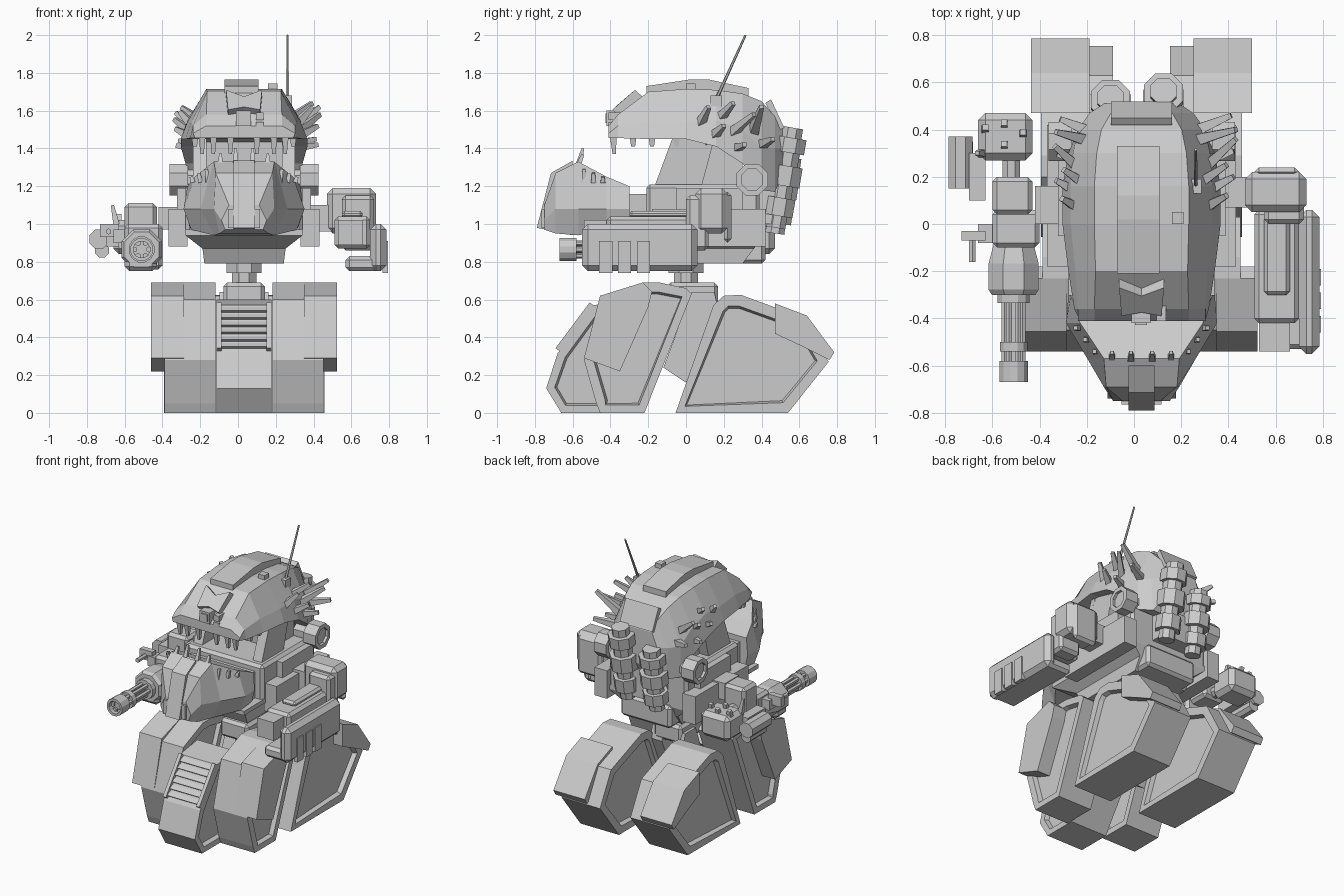
import bpy, bmesh, math
from mathutils import Vector

CX = 0.032  # sideways centre line of the body
grey = bpy.data.materials.new("light grey")
grey.diffuse_color = (0.6, 0.6, 0.6, 1)


def finish(name, bm):
    bmesh.ops.recalc_face_normals(bm, faces=bm.faces)
    me = bpy.data.meshes.new(name)
    bm.to_mesh(me)
    bm.free()
    me.materials.append(grey)
    ob = bpy.data.objects.new(name, me)
    bpy.context.collection.objects.link(ob)
    return ob


def loft(name, rings):
    """Skin closed rings of points and cap both ends."""
    bm = bmesh.new()
    rows = [[bm.verts.new(p) for p in r] for r in rings]
    n = len(rows[0])
    for a, b in zip(rows, rows[1:]):
        for i in range(n):
            bm.faces.new((a[i], a[(i + 1) % n], b[(i + 1) % n], b[i]))
    bm.faces.new(rows[0])
    bm.faces.new(rows[-1])
    return finish(name, bm)


def box(name, x0, x1, y0, y1, z0, z1, bevel=0):
    r = [[(x0, y0, z), (x1, y0, z), (x1, y1, z), (x0, y1, z)] for z in (z0, z1)]
    ob = loft(name, r)
    if bevel:
        m = ob.modifiers.new("chamfer", 'BEVEL')
        m.width, m.segments = bevel, 1
    return ob


def pair(name, x0, x1, *rest, **kw):
    """Mirrored boxes, x measured from the centre line."""
    box(name + "_right", CX + x0, CX + x1, *rest, **kw)
    box(name + "_left", CX - x1, CX - x0, *rest, **kw)


def slab(name, pts, x0, x1, recess=0):
    """Side profile (y, z) extruded along x, with optional grooved side panels."""
    ob = loft(name, [[(x, y, z) for y, z in pts] for x in (x0, x1)])
    if recess:
        bm = bmesh.new()
        bm.from_mesh(ob.data)
        bm.normal_update()
        caps = [f for f in bm.faces if abs(f.normal.x) > 0.99]
        bmesh.ops.inset_individual(bm, faces=caps, thickness=recess)
        bmesh.ops.inset_individual(bm, faces=caps, thickness=0.012, depth=-0.03)
        bm.to_mesh(ob.data)
        bm.free()
    return ob


def rod(name, a, b, radii, n=8, steps=None):
    """Stepped n-sided bar from a to b; steps are fractions along it."""
    a, b = Vector(a), Vector(b)
    q = (b - a).to_track_quat('Z', 'Y')
    steps = steps or [i / (len(radii) - 1) for i in range(len(radii))]
    rings = []
    for t, r in zip(steps, radii):
        rings.append([a.lerp(b, t) + q @ Vector((r * math.cos(w), r * math.sin(w), 0))
                      for w in (2 * math.pi * (i + .5) / n for i in range(n))])
    return loft(name, rings)


# ---- track units
slab("centre_track", [(-.74, .13), (-.68, .315), (-.49, .57), (-.3, .6), (-.12, .45),
                      (-.42, 0), (-.66, 0)], CX - .145, CX + .145, .045)
front = [(-.475, .05), (-.455, 0), (-.22, 0), (.03, .63), (0, .66), (-.14, .69), (-.23, .69),
         (-.45, .6), (-.54, .28)]
front_plate = [(-.54, .29), (-.455, .62), (-.23, .69), (-.18, .64), (-.2, .56), (-.35, .22)]
rear = [(-.055, 0), (.145, .57), (.2, .62), (.29, .625), (.63, .5), (.755, .27), (.54, 0)]
rear_plate = [(.47, .58), (.64, .515), (.785, .32), (.76, .28), (.62, .35), (.47, .42)]
link = [(-.12, .24), (0, .16), (.17, .55), (.15, .64), (.03, .64)]
for side, s in (("right", 1), ("left", -1)):
    slab("front_track_" + side, front, CX + s * .15, CX + s * .42, .05)
    slab("front_armour_" + side, front_plate, CX + s * .317, CX + s * .492)
    slab("rear_track_" + side, rear, CX + s * .12, CX + s * .425, .06)
    slab("rear_armour_" + side, rear_plate, CX + s * .22, CX + s * .468)
    slab("leg_link_" + side, link, CX + s * .04, CX + s * .13)

# grille frame and rungs on the sloping front of the centre track
def slope(t, out):
    return (-.68 + .19 * t - .8 * out, .315 + .255 * t + .6 * out)

for s in (-1, 1):
    slab("grille_rail", [slope(.05, 0), slope(.05, .025), slope(1, .025), slope(1, 0)],
         CX + s * .12, CX + s * .145)
for i in range(6):
    t = .1 + i * .15
    slab("grille_rung", [slope(t, 0), slope(t, .018), slope(t + .1, .006), slope(t + .1, 0)],
         CX - .12, CX + .12)

# ---- pelvis and hull
box("hub", CX - .11, CX + .11, -.1, .17, .56, .69, bevel=.02)
rod("neck_joint", (CX, 0, .66), (CX, 0, .82), [.07, .07, .1, .1], 8, [0, .5, .5, 1])
loft("lower_hull", [[(CX - w, a, z), (CX + w, a, z), (CX + w, b, z), (CX - w, b, z)]
                    for z, w, a, b in ((.79, .21, -.24, .3), (.87, .22, -.28, .36),
                                       (.94, .31, -.42, .39), (.97, .31, -.42, .39))])
box("torso", CX - .31, CX + .31, -.21, .39, .94, 1.21, bevel=.02)
box("jaw_mount", CX - .25, CX + .25, -.32, -.2, .97, 1.16)
box("tail_block", CX - .2, CX + .2, .2, .42, .79, .95, bevel=.02)
pair("hip_block", .3, .4, -.18, .42, .88, 1.08)
pair("shoulder_block", .3, .355, -.05, .3, 1.06, 1.19)

# ---- lower jaw
def six(y, wb, zb, wm, zm, wt, zt):
    return [(CX - wb, y, zb), (CX - wm, y, zm), (CX - wt, y, zt),
            (CX + wt, y, zt), (CX + wm, y, zm), (CX + wb, y, zb)]

loft("jaw", [six(-.75, .1, .97, .12, 1.02, .08, 1.1), six(-.69, .13, .95, .16, 1.08, .15, 1.27),
             six(-.57, .16, .94, .23, 1.08, .16, 1.33), six(-.42, .28, .97, .32, 1.08, .26, 1.25),
             six(-.3, .29, .99, .31, 1.08, .3, 1.2)])
slab("chin_plate", [(-.79, .98), (-.715, 1.27), (-.6, 1.335), (-.6, .94)], CX - .055, CX + .055)
pair("chin_guard", .055, .085, -.765, -.7, .98, 1.08)
for s in (-1, 1):
    for i in range(2):
        x = CX + s * (.045 + i * .08)
        rod("lower_tooth", (x, -.575, 1.3), (x, -.545, 1.40 - i * .03), [.022, .01], 4)
    for i in range(3):
        rod("jaw_bolt", (CX + s * (.19 + .04 * i), -.54 + .05 * i, 1.22),
            (CX + s * (.2 + .04 * i), -.54 + .05 * i, 1.29 - .02 * i), [.018, .012], 4)
    # slanted cheek column
    slab("cheek_column", [(-.17, 1.19), (-.07, 1.46), (.15, 1.45), (.08, 1.19)],
         CX + s * .2, CX + s * .27)
box("throat", CX - .2, CX + .2, .06, .3, 1.18, 1.45)

# ---- head shell
loft("head", [six(-.41, .26, 1.455, .27, 1.48, .2, 1.52), six(-.36, .285, 1.455, .27, 1.52, .2, 1.58),
              six(-.2, .31, 1.45, .28, 1.54, .195, 1.70), six(.0, .335, 1.45, .3, 1.54, .2, 1.715),
              six(.16, .335, 1.41, .3, 1.55, .2, 1.71), six(.3, .31, 1.32, .29, 1.5, .19, 1.69),
              six(.4, .27, 1.18, .27, 1.4, .17, 1.65), six(.47, .2, 1.17, .22, 1.4, .13, 1.57),
              six(.51, .15, 1.25, .16, 1.4, .12, 1.5)])
slab("crown_plate", [(-.21, 1.69), (-.21, 1.73), (.02, 1.765), (.12, 1.765), (.33, 1.72),
                     (.33, 1.67)], .018 - .09, .018 + .09)
loft("brow_chevron", [[(CX + x, y + d, z + e) for x, y, z in
                       ((-.095, -.235, 1.68), (0, -.27, 1.645), (.095, -.235, 1.68),
                        (.085, -.355, 1.575), (0, -.34, 1.59), (-.085, -.355, 1.575))]
                      for d, e in ((-.035, .03), (.03, -.03))])
box("large_optic", -.01, .07, -.42, -.33, 1.52, 1.6)
box("large_optic_lens", .005, .055, -.427, -.41, 1.535, 1.585)
for z in (1.5, 1.55):
    box("small_optic", .095, .135, -.41, -.33, z, z + .04)
for x in (-.13, -.04, .10, .19, .25, -.19):
    rod("upper_tooth", (x, -.385, 1.46), (x, -.38, 1.37), [.025, .012], 4)
for s in (-1, 1):
    for y in (-.28, -.18, -.05):
        rod("side_tooth", (CX + s * .26, y, 1.46), (CX + s * .26, y, 1.41), [.025, .015], 4)
    # ear hubs with a recessed face
    rod("ear_hub_" + ("right" if s > 0 else "left"), (CX + s * .2, .35, 1.235),
        (CX + s * .395, .35, 1.235), [.06, .06, .09, .09, .06, .06], 8, [0, .5, .5, 1, 1, .9])
box("crown_box", .16, .21, 0, .05, 1.68, 1.745)
slab("back_panel", [(.42, 1.64), (.5, 1.5), (.52, 1.51), (.45, 1.66)], CX - .13, CX + .13)

# spikes fanning from the back of the head
spikes = [((.27, .07, 1.52), (.36, .12, 1.62)), ((.24, .17, 1.55), (.36, .25, 1.64)),
          ((.27, .24, 1.48), (.40, .36, 1.58)), ((.25, .36, 1.5), (.40, .40, 1.62)),
          ((.28, .14, 1.46), (.39, .20, 1.52)), ((.26, .26, 1.40), (.39, .31, 1.42)),
          ((.24, .40, 1.42), (.38, .46, 1.45))]
for s, k in ((1, 1), (-1, .75)):
    for a, b in spikes:
        a, b = Vector(a), Vector(b)
        a, b = a + (a - b) * .3, a.lerp(b, k)
        rod("spike", (CX + s * a.x, a.y, a.z), (CX + s * b.x, b.y, b.z), [.038, .016], 4)
rod("antenna", (.262, .16, 1.66), (.262, .315, 2.0), [.009, .006], 6)
box("antenna_base", .24, .285, .13, .19, 1.6, 1.68)

# ---- exhaust stacks on the back
steps = [0, .12, .12, .3, .3, .42, .42, .62, .62, .75, .75, .9, .9, 1]
radii = [.055, .055, .085, .085, .06, .06, .095, .095, .065, .065, .09, .09, .06, .06]
rod("exhaust_left", (-.1, .47, .95), (-.1, .535, 1.4), radii, 8, steps)
rod("exhaust_right", (.125, .475, .98), (.125, .565, 1.51), radii, 8, steps)
box("exhaust_mount", -.13, .17, .36, .5, 1.0, 1.2)

# ---- right arm with shielded launcher
box("right_arm_link", .36, .52, .07, .2, .96, 1.1)
box("right_shoulder", .47, .73, .05, .22, .95, 1.19, bevel=.03)
box("right_shoulder_back", .51, .70, .2, .4 - .16, .9, 1.17, bevel=.02)
box("right_elbow", .55, .72, .0, .12, .86, 1.15, bevel=.02)
box("right_forearm", .51, .70, -.42, .06, .87, 1.04, bevel=.02)
box("forearm_top", .55, .66, -.3, .04, 1.03, 1.07, bevel=.015)
box("forearm_muzzle", .53, .66, -.54, -.4, .89, 1.02)
box("launcher_shield", .70, .785, -.55, .06, .75, 1.0, bevel=.03)
box("launcher_floor", .57, .75, -.53, .05, .75, .83, bevel=.02)
for i in range(3):
    y = -.46 + i * .1
    box("shield_panel", .765, .793, y, y + .07, .74, .91)

# ---- left arm with rotary gun
GX, GZ = -.51, .865
box("left_arm_link", -.42, -.28, .0, .16, .97, 1.09)
box("left_shoulder", -.60, -.43, .04, .2, .9, 1.11, bevel=.02)
box("left_forearm", -.60, -.40, -.1, .06, .76, 1.0, bevel=.02)
rod("gun_body", (GX, -.3, GZ), (GX, -.08, GZ), [.1, .115, .115, .09], 8, [0, .1, .6, 1])
box("gun_saddle", -.6, -.43, -.3, -.16, .75, .95, bevel=.025)
for i in range(6):
    w = i * math.pi / 3
    x, z = GX + .038 * math.cos(w), GZ + .038 * math.sin(w)
    rod("gun_barrel", (x, -.64, z), (x, -.28, z), [.015, .015], 6)
rod("gun_spindle", (GX, -.6, GZ), (GX, -.28, GZ), [.02, .02])
rod("muzzle_ring", (GX, -.58, GZ), (GX, -.67, GZ), [.062, .062, .045, .045], 12, [0, 1, 1, .5])
rod("barrel_clamp", (GX, -.54, GZ), (GX, -.5, GZ), [.06, .06], 12)
rod("barrel_collar", (GX, -.335, GZ), (GX, -.29, GZ), [.07, .07], 12)
rod("rear_axle", (GX - .01, .18, .95), (GX - .01, .3, .95), [.04, .04])
box("ammo_box", -.66, -.43, .27, .47, .84, 1.02, bevel=.03)
for x, y in ((-.63, .4), (-.55, .33), (-.55, .42), (-.47, .38)):
    rod("ammo_stud", (x, y, 1.0), (x, y + .01, 1.05), [.022, .018], 4)
rod("side_drum", (-.735, .15, .92), (-.735, .37, .92), [.055, .055])
box("drum_bracket", -.70, -.63, .1, .3, .88, .97)
rod("lower_drum", (-.72, .17, .86), (-.72, .35, .86), [.04, .04])
box("sight_arm", -.66, -.58, -.08, .0, .9, .97)
box("sight_head", -.73, -.63, -.07, -.03, .93, 1.0)
rod("sight_barrel", (-.685, -.16, .96), (-.685, -.06, .96), [.016, .016], 6)
rod("side_fin", (-.64, .3, .98), (-.665, .3, 1.1), [.025, .012], 4)
